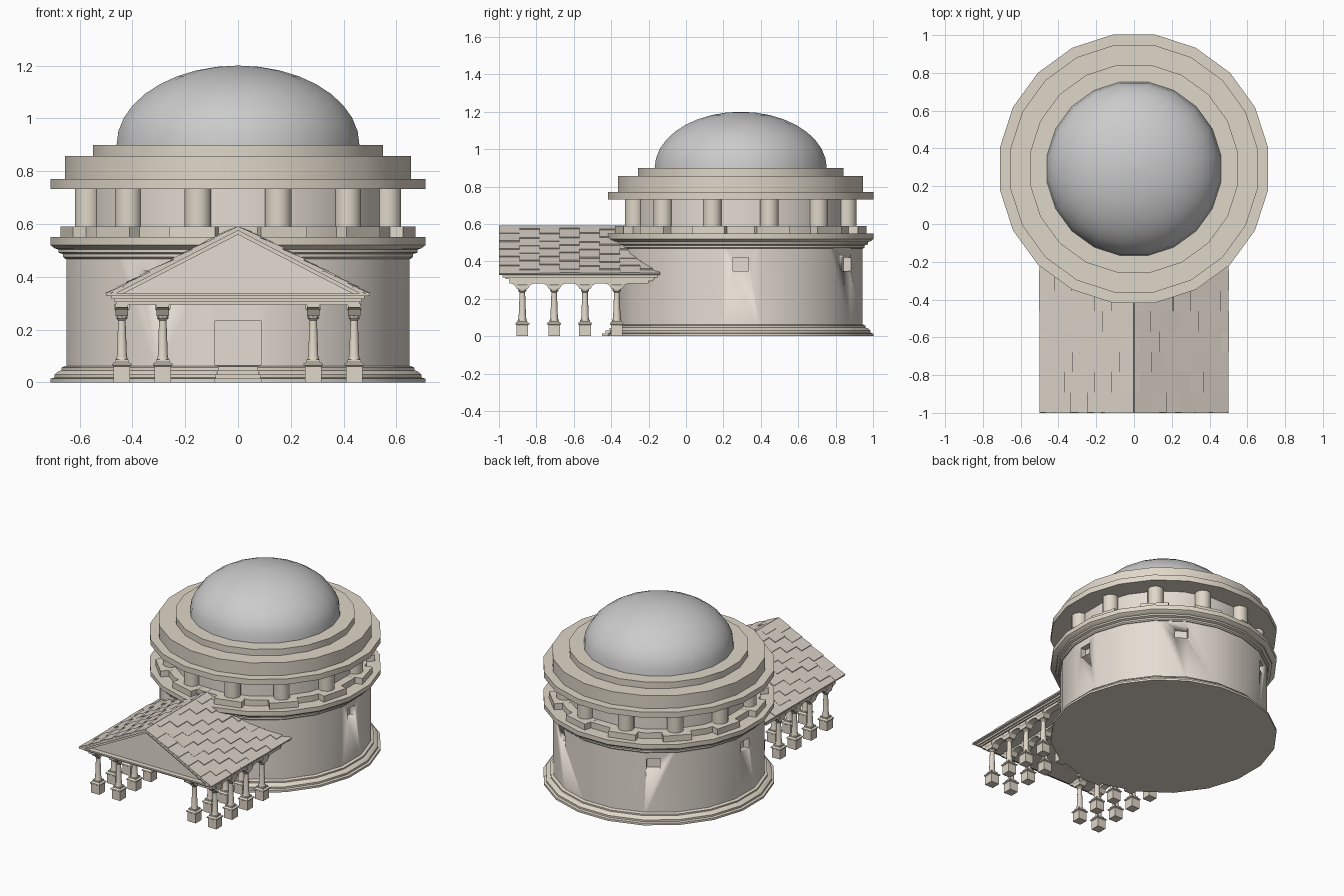
import bpy, bmesh, math, random
from mathutils import Vector, Matrix

if "Cube" in bpy.data.objects:
    bpy.data.objects.remove(bpy.data.objects["Cube"])

random.seed(4)
CY = 0.2925      # rotunda centre in y
SIDES = 20


def material(name, color):
    m = bpy.data.materials.new(name)
    m.diffuse_color = color
    m.use_nodes = True
    m.node_tree.nodes["Principled BSDF"].inputs["Base Color"].default_value = m.diffuse_color
    return m


STONE = material("stone", (0.74, 0.68, 0.58, 1))
WALL = material("wall_stone", (0.78, 0.72, 0.65, 1))
ROOF = material("roof_stone", (0.70, 0.64, 0.57, 1))
WHITE = material("dome_white", (0.88, 0.88, 0.85, 1))


def finish(name, bm, mat, angle=30):
    bmesh.ops.remove_doubles(bm, verts=bm.verts, dist=1e-5)
    bmesh.ops.recalc_face_normals(bm, faces=bm.faces)
    me = bpy.data.meshes.new(name)
    bm.to_mesh(me)
    bm.free()
    me.materials.append(mat)
    me.shade_smooth()
    me.set_sharp_from_angle(angle=math.radians(angle))
    ob = bpy.data.objects.new(name, me)
    bpy.context.collection.objects.link(ob)
    return ob


def add_lathe(bm, profile, n, cx=0, cy=CY):
    """Capped turned shape; radii are measured to the flats."""
    rings = []
    for r, z in profile:
        k = r / math.cos(math.pi / n)
        a = [(i + 0.5) * 2 * math.pi / n for i in range(n)]
        rings.append([bm.verts.new((cx + k * math.cos(t), cy + k * math.sin(t), z)) for t in a])
    for lo, hi in zip(rings, rings[1:]):
        for i in range(n):
            j = (i + 1) % n
            bm.faces.new((lo[i], lo[j], hi[j], hi[i]))
    bm.faces.new(rings[0][::-1])
    bm.faces.new(rings[-1])


def lathe(name, profile, mat, n=SIDES):
    bm = bmesh.new()
    add_lathe(bm, profile, n)
    return finish(name, bm, mat)


def add_box(bm, x0, x1, y0, y1, z0, z1, rot=None):
    m = Matrix.Translation(((x0 + x1) / 2, (y0 + y1) / 2, (z0 + z1) / 2)) @ \
        Matrix.Diagonal((x1 - x0, y1 - y0, z1 - z0, 1))
    bmesh.ops.create_cube(bm, size=1, matrix=rot @ m if rot else m)


def around(deg):
    return Matrix.Translation((0, CY, 0)) @ Matrix.Rotation(math.radians(deg), 4, 'Z')


def add_prism(bm, a, b):
    """Solid between two matching outlines."""
    va, vb = [bm.verts.new(p) for p in a], [bm.verts.new(p) for p in b]
    bm.faces.new(va)
    bm.faces.new(vb[::-1])
    for i in range(len(va)):
        j = (i + 1) % len(va)
        bm.faces.new((va[i], vb[i], vb[j], va[j]))


def gable(name, pts, y0, y1, mat):
    bm = bmesh.new()
    add_prism(bm, [(x, y0, z) for x, z in pts], [(x, y1, z) for x, z in pts])
    return finish(name, bm, mat)


# Rotunda: base mouldings, wall, cornice
lathe("base_moulding", [(.71, 0), (.71, .014), (.695, .018), (.695, .03), (.68, .042),
                        (.668, .046), (.668, .056), (.655, .062)], STONE)
wall = lathe("rotunda_wall", [(.65, .03), (.65, .5)], WALL)
lathe("cornice", [(.655, .468), (.663, .475), (.663, .486), (.68, .492), (.68, .503),
                  (.695, .508), (.71, .52), (.71, .55)], STONE)

# Windows and doorway are cut as shallow recesses
bm = bmesh.new()
for deg in (0, 60, 122, 180, 240):
    add_box(bm, .61, .72, -.042, .042, .35, .422, around(deg))
add_box(bm, .635, .72, -.087, .087, .065, .235, around(270))
cutter = finish("opening_cutter", bm, WALL)
cutter.hide_render = True
cutter.hide_viewport = True
cut = wall.modifiers.new("openings", 'BOOLEAN')
cut.operation, cut.object, cut.solver = 'DIFFERENCE', cutter, 'EXACT'

# Entrance steps
bm = bmesh.new()
for i in range(4):
    add_box(bm, -.09 + i * .005, .09 - i * .005, -.45 + i * .02, -.33, 0, .015 * (i + 1))
finish("entrance_steps", bm, STONE)

# Upper drum with twelve engaged columns on pedestals
lathe("pedestal_ring", [(.625, .54), (.625, .59)], STONE)
lathe("upper_drum_wall", [(.57, .58), (.57, .74)], WALL)
bm = bmesh.new()
cols = bmesh.new()
for i in range(12):
    deg = 15 + 30 * i
    add_box(bm, .56, .672, -.09, .09, .545, .5905, around(deg))
    a = math.radians(deg)
    add_lathe(cols, [(.05, .585), (.05, .735)], 12, .588 * math.cos(a), CY + .588 * math.sin(a))
finish("drum_pedestals", bm, STONE)
finish("drum_columns", cols, STONE, 40)

# Stepped crown and dome
lathe("crown", [(.71, .732), (.71, .77), (.655, .77), (.655, .857), (.55, .857), (.55, .9)], STONE)
dome = [(.46 * math.cos(math.radians(t)), .9 + .3 * math.sin(math.radians(t))) for t in range(0, 90, 10)]
lathe("dome", dome + [(.002, 1.2)], WHITE)

# Portico roof, raking mouldings and pediment
Y1 = -.14
gable("roof_slab", [(-.5, .328), (0, .59), (.5, .328), (.478, .328), (0, .575), (-.478, .328)], -1, Y1, ROOF)
gable("raking_moulding", [(-.485, .328), (0, .58), (.485, .328), (.45, .328), (0, .56), (-.45, .328)],
      -.988, Y1, STONE)
gable("pediment", [(-.465, .325), (0, .57), (.465, .325)], -.965, Y1, WALL)
bm = bmesh.new()
for hw, y, z0, z1 in ((.497, -.998, .327, .337), (.48, -.98, .315, .328),
                      (.468, -.965, .305, .316), (.46, -.945, .294, .306)):
    add_box(bm, -hw, hw, y, Y1, z0, z1)
finish("entablature", bm, STONE)

# Staggered roof tiles of varied thickness on both slopes
bm = bmesh.new()
COLS, ROWS = 8, 6
width = (Y1 + 1) / COLS
for s in (-1, 1):
    eave, ridge = Vector((s * .497, 0, .33)), Vector((0, 0, .588))
    out = Vector((s * .262, 0, .5)).normalized()
    for c in range(COLS):
        y0 = Vector((0, -.999 + c * width, 0))
        y1 = y0 + Vector((0, width, 0))
        for r in range(-1, ROWS):
            shift = .5 * (c % 2) + random.uniform(-.12, .12) * (0 < r)
            u0, u1 = max(0, (r + shift) / ROWS), min(1, (r + 1.1 + shift) / ROWS)
            if u1 - u0 < .03:
                continue
            p, q = eave.lerp(ridge, u0), eave.lerp(ridge, u1)
            t = out * random.uniform(.007, .012)
            side = [p, q, q + out * .003, p + t]
            add_prism(bm, [v + y0 for v in side], [v + y1 for v in side])
finish("roof_tiles", bm, ROOF)

# Portico columns in four rows, each row carrying an arched beam
ROWS_X, COL_Y = (-.44, -.285, .285, .44), (-.875, -.705, -.54, -.37)
blocks, shafts, beams = bmesh.new(), bmesh.new(), bmesh.new()
for x in ROWS_X:
    for y in COL_Y:
        add_lathe(blocks, [(.031, 0), (.031, .06), (.037, .064), (.037, .07), (.026, .078), (.026, .086)], 4, x, y)
        add_lathe(shafts, [(.023, .085), (.019, .1), (.014, .235), (.021, .243), (.021, .249), (.017, .252)],
                  10, x, y)
        add_lathe(blocks, [(.018, .248), (.022, .262), (.022, .268), (.03, .28), (.03, .296)], 4, x, y)
    low = []
    for y in COL_Y:
        low += [(y - .062, .283), (y - .042, .274), (y - .027, .252),
                (y + .027, .252), (y + .042, .274), (y + .062, .283)]
    outline = [(-.945, .298), (-.945, .283)] + low + [(-.2, .283), (-.2, .298)]
    add_prism(beams, [(x - .024, y, z) for y, z in outline], [(x + .024, y, z) for y, z in outline])
finish("column_blocks", blocks, STONE)
finish("portico_shafts", shafts, STONE, 40)
finish("arched_beams", beams, STONE)
